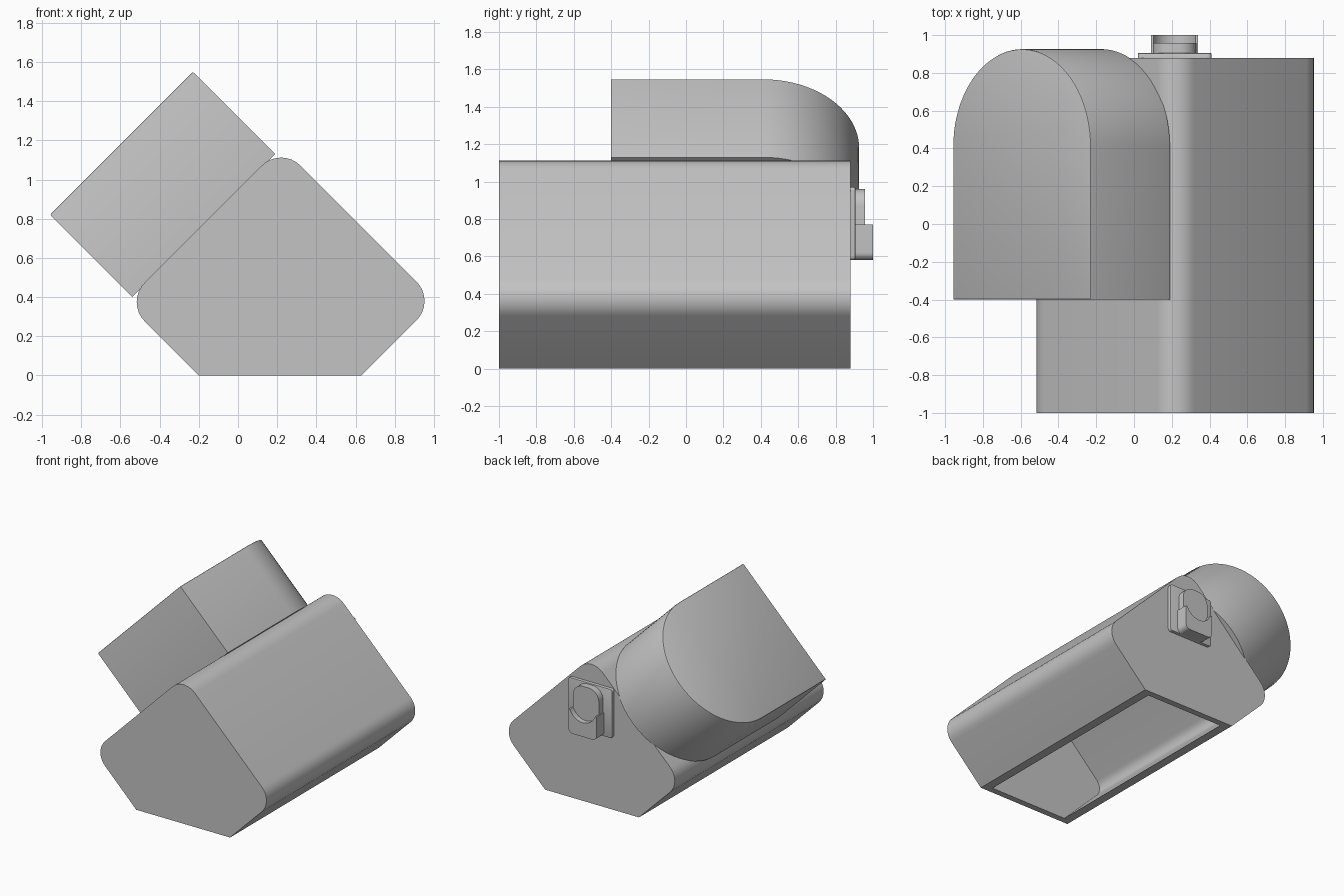
import bpy, bmesh
from math import pi, sin, cos, radians, sqrt
from mathutils import Vector, Matrix

cube = bpy.data.objects.get("Cube")
if cube:
    bpy.data.objects.remove(cube, do_unlink=True)

GREY = (0.55, 0.55, 0.55, 1)
grey = bpy.data.materials.new("plain grey")
grey.use_nodes = True
grey.diffuse_color = GREY
grey.node_tree.nodes["Principled BSDF"].inputs["Base Color"].default_value = GREY


def arc(cx, cy, r, start, end, steps):
    """Points along a circular arc, angles in degrees."""
    angles = [radians(start + (end - start) * i / steps) for i in range(steps + 1)]
    return [(cx + r * cos(a), cy + r * sin(a)) for a in angles]


def rounded(corners, steps=8):
    """Outline from (x, y, radius) corners."""
    out = []
    for i, (x, y, r) in enumerate(corners):
        p = Vector((x, y))
        if r == 0:
            out.append((x, y))
            continue
        a = (Vector(corners[i - 1][:2]) - p).normalized()
        b = (Vector(corners[(i + 1) % len(corners)][:2]) - p).normalized()
        half = a.angle(b) / 2
        centre = p + (a + b).normalized() * r / sin(half)
        s = p + a * r / (sin(half) / cos(half)) - centre
        e = p + b * r / (sin(half) / cos(half)) - centre
        turn = s.angle(e)
        for k in range(steps + 1):
            t = k / steps
            q = (s * sin((1 - t) * turn) + e * sin(t * turn)) / sin(turn)
            out.append(tuple(centre + q))
    return out


def prism(name, outline, origin, u, v, w, depth, top_bevel=0):
    """Extrude an outline lying in the u-v plane along w."""
    u, v, w = Vector(u).normalized(), Vector(v).normalized(), Vector(w).normalized()
    o = Vector(origin)
    bm = bmesh.new()
    low = [bm.verts.new(o + u * a + v * b) for a, b in outline]
    high = [bm.verts.new(p.co + w * depth) for p in low]
    n = len(low)
    bm.faces.new(low)
    cap = bm.faces.new(high)
    for i in range(n):
        j = (i + 1) % n
        bm.faces.new((low[i], low[j], high[j], high[i]))
    bmesh.ops.recalc_face_normals(bm, faces=bm.faces)
    if top_bevel:
        bmesh.ops.bevel(bm, geom=list(cap.edges), offset=top_bevel, segments=2,
                        profile=0.5, affect='EDGES')
    mesh = bpy.data.meshes.new(name)
    bm.to_mesh(mesh)
    bm.free()
    mesh.materials.append(grey)
    obj = bpy.data.objects.new(name, mesh)
    bpy.context.collection.objects.link(obj)
    return obj


def activate(obj):
    bpy.ops.object.select_all(action='DESELECT')
    obj.select_set(True)
    bpy.context.view_layer.objects.active = obj


def body_outline(inset, floor, radius):
    """Tilted square with rounded corners, cut flat at the floor."""
    d = inset * sqrt(2)
    upper_right, lower_right = 1.39 - d, 0.63 - d
    lower_left, upper_left = -0.2 + d, 0.95 - d
    return rounded([
        (lower_left - floor, floor, 0),
        (lower_right + floor, floor, 0),
        ((upper_right + lower_right) / 2, (upper_right - lower_right) / 2, radius),
        ((upper_right - upper_left) / 2, (upper_right + upper_left) / 2, radius),
        ((lower_left - upper_left) / 2, (lower_left + upper_left) / 2, radius),
    ])


X, Y, Z = (1, 0, 0), (0, 1, 0), (0, 0, 1)
WALL = 0.05

# Hollow body, open underneath
body = prism("body_shell", body_outline(0, 0, 0.14), (0, -1, 0), X, Z, Y, 1.88)
cavity = prism("cavity_cutter", body_outline(WALL, -0.1, 0.09),
               (0, -1 + WALL, 0), X, Z, Y, 1.88 - 2 * WALL)
cavity.hide_render = True
cut = body.modifiers.new("cavity", 'BOOLEAN')
cut.operation = 'DIFFERENCE'
cut.solver = 'EXACT'
cut.object = cavity
activate(body)
bpy.ops.object.modifier_apply(modifier=cut.name)
bpy.data.objects.remove(cavity, do_unlink=True)

# Tilted housing with a half-round back, seated on the upper left slope
R = 0.516
housing_outline = [(-R, -0.4), (R, -0.4)] + arc(0, 0.41, R, 0, 180, 40)
housing = prism("side_housing", housing_outline, (-0.175, 0, 0.765),
                (1, 0, 1), Y, (-1, 0, 1), 0.594, top_bevel=0.008)

# Latch on the back: plate, block and raised thumb tab
LATCH_X = 0.215


def latch_box(half, low, high, r_low, r_high):
    return rounded([(-half, low, r_low), (half, low, r_low),
                    (half, high, r_high), (-half, high, r_high)])


plate = prism("latch_plate", latch_box(0.195, 0.58, 0.97, 0.02, 0.02),
              (LATCH_X, 0.87, 0), X, Z, Y, 0.035, top_bevel=0.004)
block = prism("latch_block", latch_box(0.115, 0.59, 0.96, 0.04, 0.09),
              (LATCH_X, 0.9, 0), X, Z, Y, 0.058)
bottom = rounded([(-0.125, 0.77, 0), (-0.125, 0.58, 0.04),
                  (0.125, 0.58, 0.04), (0.125, 0.77, 0)])
tab = prism("latch_tab", bottom + arc(0, 0.81, 0.118, -20, -160, 16),
            (LATCH_X, 0.9, 0), X, Z, Y, 0.1)

for part in (body, housing, plate, block, tab):
    activate(part)
    bpy.ops.object.shade_smooth_by_angle(angle=radians(30))
